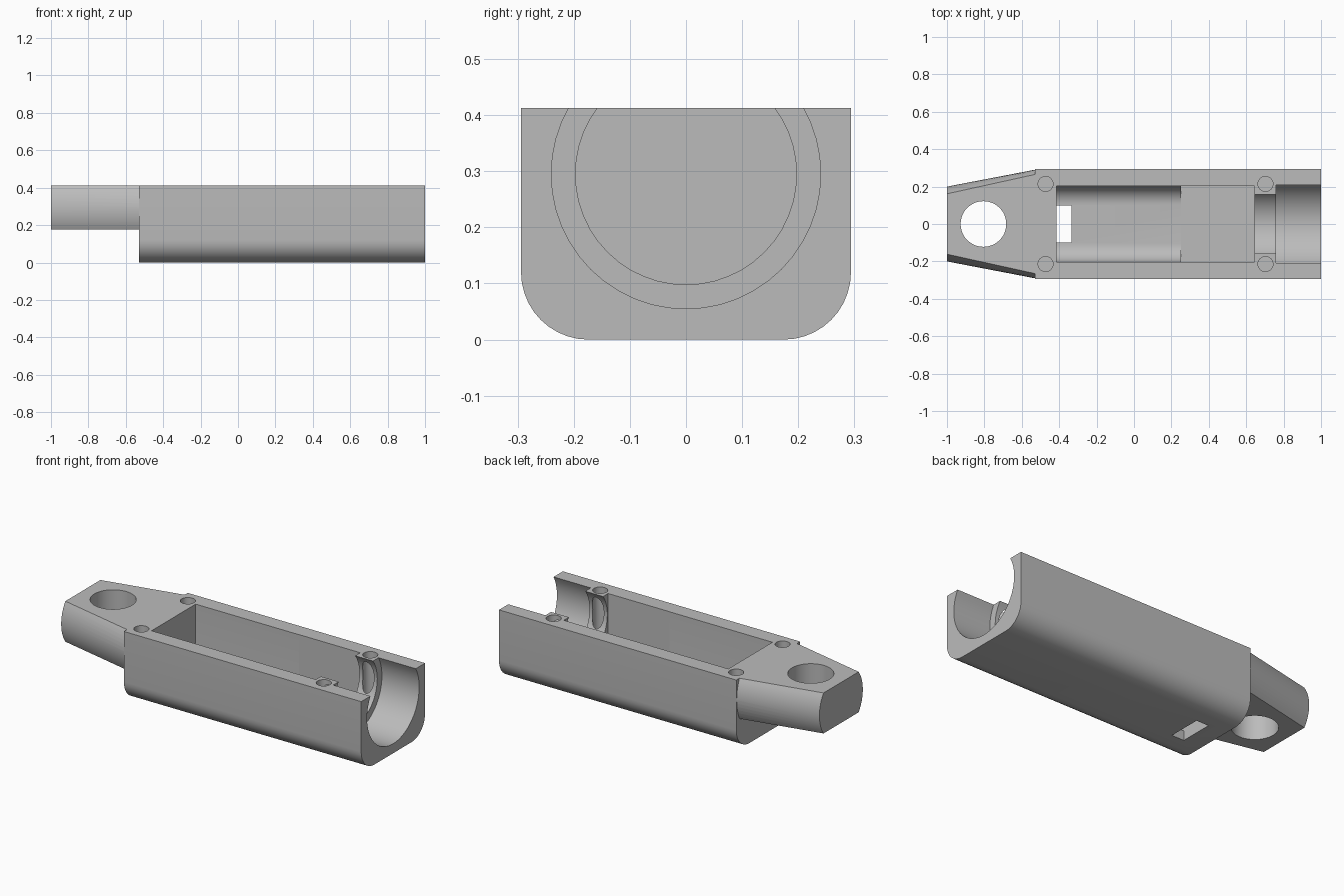
import bpy
import bmesh
from math import sin, cos, pi, asin, radians
from mathutils import Vector

cube = bpy.data.objects.get("Cube")
if cube:
    bpy.data.objects.remove(cube, do_unlink=True)

TOP, AXIS = 0.413, 0.295      # top face height, bore axis height
HALF_W = 0.294                # half width of the body
STEP = -0.53                  # where the tab meets the body


def loft(name, start, end):
    """Solid between two matching closed sections."""
    bm = bmesh.new()
    a = [bm.verts.new(p) for p in start]
    b = [bm.verts.new(p) for p in end]
    n = len(a)
    bm.faces.new(a)
    bm.faces.new(b)
    for i in range(n):
        j = (i + 1) % n
        bm.faces.new((a[i], a[j], b[j], b[i]))
    bmesh.ops.recalc_face_normals(bm, faces=bm.faces)
    mesh = bpy.data.meshes.new(name)
    bm.to_mesh(mesh)
    bm.free()
    obj = bpy.data.objects.new(name, mesh)
    bpy.context.collection.objects.link(obj)
    return obj


def along_x(name, profile, x0, x1):
    return loft(name, [Vector((x0, y, z)) for y, z in profile],
                [Vector((x1, y, z)) for y, z in profile])


def circle(u, v, r, n=48):
    return [(u + r * cos(2 * pi * i / n), v + r * sin(2 * pi * i / n)) for i in range(n)]


def upright(name, x, y, r, z0, z1):
    ring = circle(x, y, r)
    return loft(name, [Vector((*p, z0)) for p in ring], [Vector((*p, z1)) for p in ring])


def trough(half, bottom, top, r, n=10):
    """U-shaped profile with rounded lower corners."""
    right = [(half - r + r * sin(t), bottom + r - r * cos(t))
             for t in (i * pi / 2 / n for i in range(n + 1))]
    right.append((half, top))
    return right + [(-y, z) for y, z in reversed(right)]


def box(half, bottom, top):
    return [(half, bottom), (half, top), (-half, top), (-half, bottom)]


def barrel(x, r, n=12):
    """Circle section with flat top and bottom."""
    a = asin((TOP - AXIS) / r)
    angles = [-a + 2 * a * i / n for i in range(n + 1)]
    side = [(r * cos(t), AXIS + r * sin(t)) for t in angles]
    ring = side + [(-y, z) for y, z in reversed(side)]
    return [Vector((x, y, z)) for y, z in ring]


def combine(target, other, operation):
    mod = target.modifiers.new(operation.title(), 'BOOLEAN')
    mod.operation = operation
    mod.solver = 'EXACT'
    mod.object = other
    bpy.context.view_layer.objects.active = target
    bpy.ops.object.modifier_apply(modifier=mod.name)
    bpy.data.objects.remove(other, do_unlink=True)


# Body block with rounded lower edges, and the tapered mounting tab
housing = along_x("housing", trough(HALF_W, 0, TOP, 0.12), STEP, 1)
tab = loft("mounting_tab", barrel(-1, 0.2), barrel(STEP + 0.01, 0.292))
combine(housing, tab, 'UNION')

# Main compartment: rounded floor at one end, square at the other
cutters = [
    along_x("rounded_compartment", trough(0.203, 0.056, 0.6, 0.1), -0.415, 0.3),
    along_x("square_compartment", box(0.204, 0.055, 0.6), 0.25, 0.645),
    along_x("collar_bore", circle(AXIS * 0, AXIS, 0.197), 0.6, 0.8),
    along_x("end_bore", circle(0, AXIS, 0.24), 0.76, 1.1),
    along_x("floor_slot", box(0.098, -0.1, 0.2), -0.414, -0.335),
    upright("tab_hole", -0.805, 0, 0.122, 0, 0.6),
]
# Screw holes at the four corners
for x in (-0.473, 0.703):
    for y in (-0.214, 0.214):
        cutters.append(upright("screw_hole", x, y, 0.04, 0.1, 0.6))
for cutter in cutters:
    combine(housing, cutter, 'DIFFERENCE')

# Single grey finish
grey = bpy.data.materials.new("plain_grey")
grey.use_nodes = True
colour = (0.5, 0.5, 0.5, 1)
grey.diffuse_color = colour
grey.node_tree.nodes["Principled BSDF"].inputs["Base Color"].default_value = colour
housing.data.materials.clear()
housing.data.materials.append(grey)

bpy.ops.object.select_all(action='DESELECT')
housing.select_set(True)
bpy.context.view_layer.objects.active = housing
bpy.ops.object.shade_smooth_by_angle(angle=radians(30))
